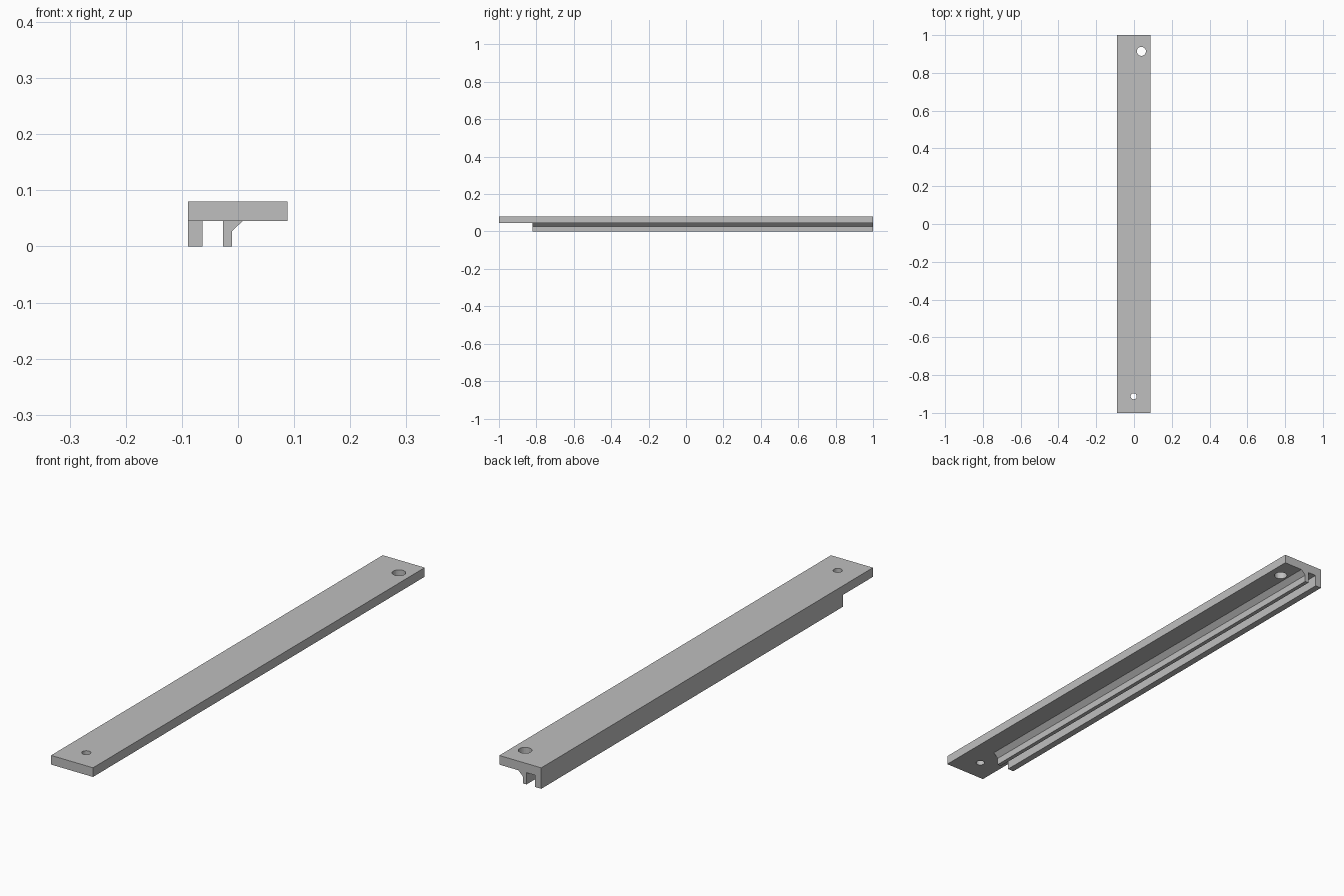
import bpy
import bmesh

cube = bpy.data.objects.get("Cube")
if cube:
    bpy.data.objects.remove(cube, do_unlink=True)

grey = bpy.data.materials.new("light_grey")
grey.use_nodes = True
colour = (0.52, 0.52, 0.52, 1)
grey.diffuse_color = colour
grey.node_tree.nodes["Principled BSDF"].inputs["Base Color"].default_value = colour

FRONT, BACK, RAIL_FRONT = -1.0, 1.0, -0.82
UNDERSIDE, TOP = 0.045, 0.08


def extrude_profile(name, profile, y0, y1):
    """Sweep an (x, z) outline along y."""
    bm = bmesh.new()
    face = bm.faces.new([bm.verts.new((x, y0, z)) for x, z in profile])
    swept = bmesh.ops.extrude_face_region(bm, geom=[face])["geom"]
    verts = [v for v in swept if isinstance(v, bmesh.types.BMVert)]
    bmesh.ops.translate(bm, verts=verts, vec=(0, y1 - y0, 0))
    bmesh.ops.recalc_face_normals(bm, faces=bm.faces)
    mesh = bpy.data.meshes.new(name)
    bm.to_mesh(mesh)
    bm.free()
    mesh.materials.append(grey)
    obj = bpy.data.objects.new(name, mesh)
    bpy.context.collection.objects.link(obj)
    return obj


def box_profile(x0, x1, z0, z1):
    return [(x0, z0), (x1, z0), (x1, z1), (x0, z1)]


def drill(target, name, x, y, radius):
    """Cut a vertical through hole."""
    bpy.ops.mesh.primitive_cylinder_add(vertices=24, radius=radius, depth=0.2,
                                        location=(x, y, TOP))
    cutter = bpy.context.object
    cutter.name = name
    cutter.data.materials.append(grey)
    cutter.hide_render = True
    cutter.display_type = 'WIRE'
    mod = target.modifiers.new(name, 'BOOLEAN')
    mod.operation = 'DIFFERENCE'
    mod.solver = 'EXACT'
    mod.object = cutter
    bpy.context.view_layer.objects.active = target
    bpy.ops.object.modifier_apply(modifier=mod.name)
    bpy.data.objects.remove(cutter, do_unlink=True)


# Flat top plate with two screw holes
plate = extrude_profile("top_plate", box_profile(-0.089, 0.088, UNDERSIDE, TOP), FRONT, BACK)
drill(plate, "large_hole", 0.039, 0.914, 0.024)
drill(plate, "small_hole", -0.002, -0.912, 0.016)

# Outer wall flush with the plate edge
extrude_profile("side_wall", box_profile(-0.089, -0.063, 0, UNDERSIDE), RAIL_FRONT, BACK)

# Inner rail with a sloped brace under the plate
extrude_profile("braced_rail",
                [(-0.027, 0), (-0.011, 0), (-0.011, 0.027), (0.008, UNDERSIDE), (-0.027, UNDERSIDE)],
                RAIL_FRONT, BACK)
